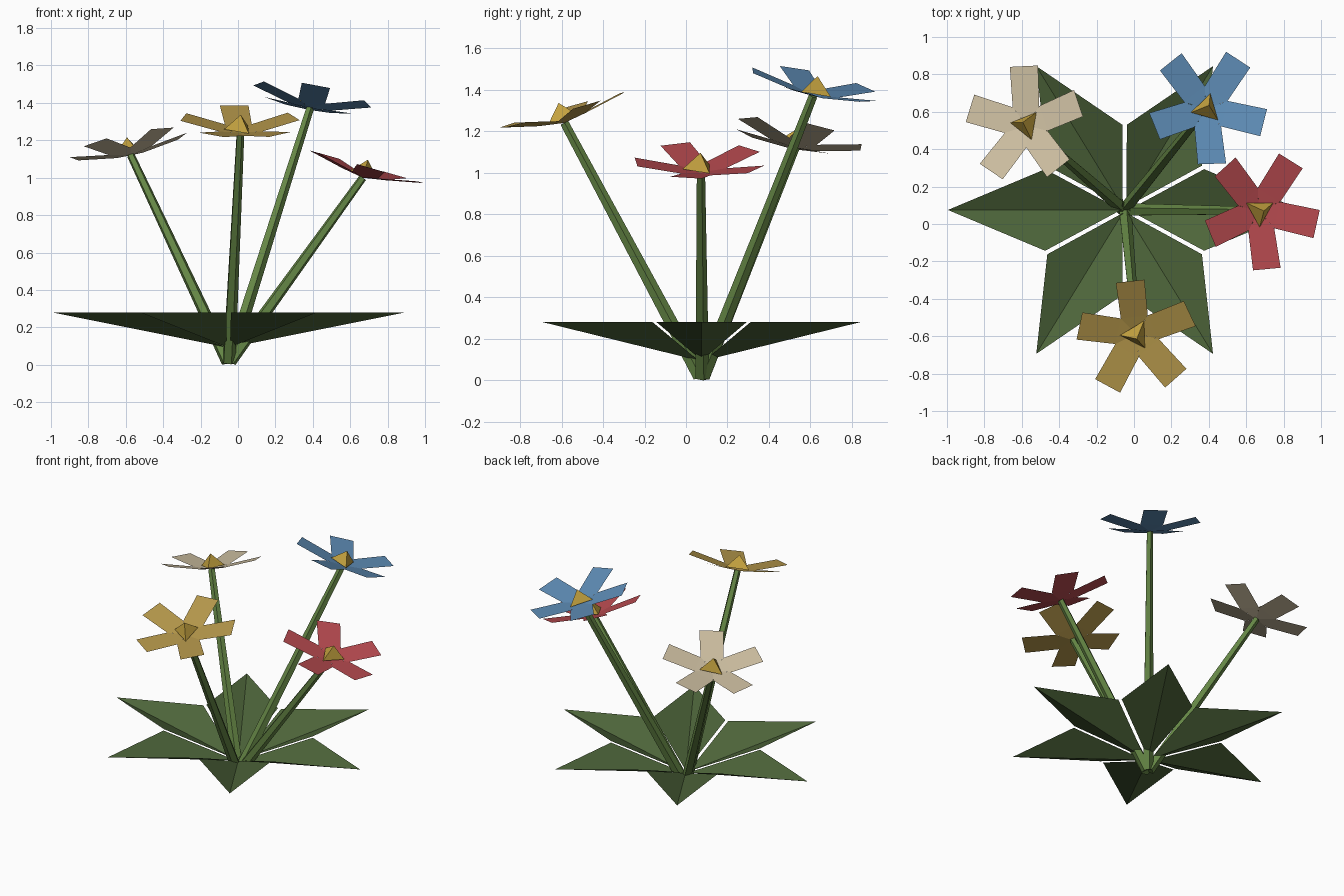
import bpy, math
from mathutils import Vector, Matrix

if "Cube" in bpy.data.objects:
    bpy.data.objects.remove(bpy.data.objects["Cube"])


def material(name, rgb):
    m = bpy.data.materials.new(name)
    m.diffuse_color = (*rgb, 1)
    m.use_nodes = True
    m.node_tree.nodes["Principled BSDF"].inputs["Base Color"].default_value = m.diffuse_color
    return m


def add_mesh(name, verts, faces, mat):
    me = bpy.data.meshes.new(name)
    me.from_pydata([tuple(v) for v in verts], [], faces)
    me.materials.append(mat)
    me.update()
    ob = bpy.data.objects.new(name, me)
    bpy.context.collection.objects.link(ob)
    return ob


def ring(radius, n, z=0.0, start=0.0):
    return [Vector((radius * math.cos(start + math.tau * i / n),
                    radius * math.sin(start + math.tau * i / n), z)) for i in range(n)]


def repeat_fan(points, faces, n, start=0.0):
    """Copy a small patch n times around z."""
    vs, fs = [], []
    for i in range(n):
        rot = Matrix.Rotation(start + math.tau * i / n, 4, 'Z')
        k = len(vs)
        vs += [rot @ Vector(p) for p in points]
        fs += [[j + k for j in f] for f in faces]
    return vs, fs


leaf_mat = material("leaf_green", (0.075, 0.13, 0.042))
stem_mat = material("stem_green", (0.13, 0.24, 0.06))
gold_mat = material("pollen_gold", (0.55, 0.36, 0.05))

CX, CY = -0.05, 0.075

# six folded leaves in a shallow bowl, slightly narrower front to back
vs, fs = repeat_fan([(0.02, 0, 0.095), (0.425, -0.232, 0.28), (0.945, 0, 0.28), (0.425, 0.232, 0.28)],
                    [(0, 1, 2), (0, 2, 3)], 6)
add_mesh("leaves", [(CX + v.x, CY + v.y * 0.94, v.z) for v in vs], fs, leaf_mat)

# name, colour, petal hub position, petal angle, centre angle
flowers = [
    ("red", (0.48, 0.07, 0.08), (0.667, 0.070, 1.00), -13, 30),
    ("yellow", (0.46, 0.31, 0.07), (0.012, -0.587, 1.24), 24.5, 62),
    ("blue", (0.11, 0.26, 0.46), (0.384, 0.613, 1.37), -15, 75),
    ("cream", (0.60, 0.51, 0.35), (-0.573, 0.526, 1.12), 19.6, 51),
]

for name, rgb, hub, petal_deg, cone_deg in flowers:
    hub = Vector(hub)
    out = Vector((hub.x - CX, hub.y - CY, 0)).normalized()

    # tapered stem leaning outwards
    base = Vector((CX, CY, 0.018)) + out * 0.008
    axis = hub - base
    turn = axis.to_track_quat('Z', 'Y').to_matrix().to_4x4()
    n = 5
    pts = [base + turn @ v for v in ring(0.036, n)] + [hub + turn @ v for v in ring(0.022, n)]
    sides = [(i, (i + 1) % n, n + (i + 1) % n, n + i) for i in range(n)]
    add_mesh(name + "_stem", pts, sides + [tuple(range(n))[::-1], tuple(range(n, 2 * n))], stem_mat)

    # flower head tilted outwards
    tilt = Matrix.Translation(hub) @ Matrix.Rotation(math.radians(16), 4, Vector((-out.y, out.x, 0)))

    # five cupped petals with square ends
    vs, fs = repeat_fan([(0, 0, 0), (0.1, -0.0725, 0.019), (0.312, -0.077, 0.062),
                         (0.312, 0.077, 0.062), (0.1, 0.0725, 0.019)],
                        [(0, 1, 4), (1, 2, 3, 4)], 5, math.radians(petal_deg))
    add_mesh(name + "_petals", [tilt @ v for v in vs], fs, material(name + "_petal", rgb))

    # three-sided pyramid centre
    pts = ring(0.087, 3, 0.018, math.radians(cone_deg)) + [Vector((0, 0, 0.1))]
    add_mesh(name + "_flower_centre", [tilt @ v for v in pts],
             [(0, 1, 3), (1, 2, 3), (2, 0, 3), (2, 1, 0)], gold_mat)
